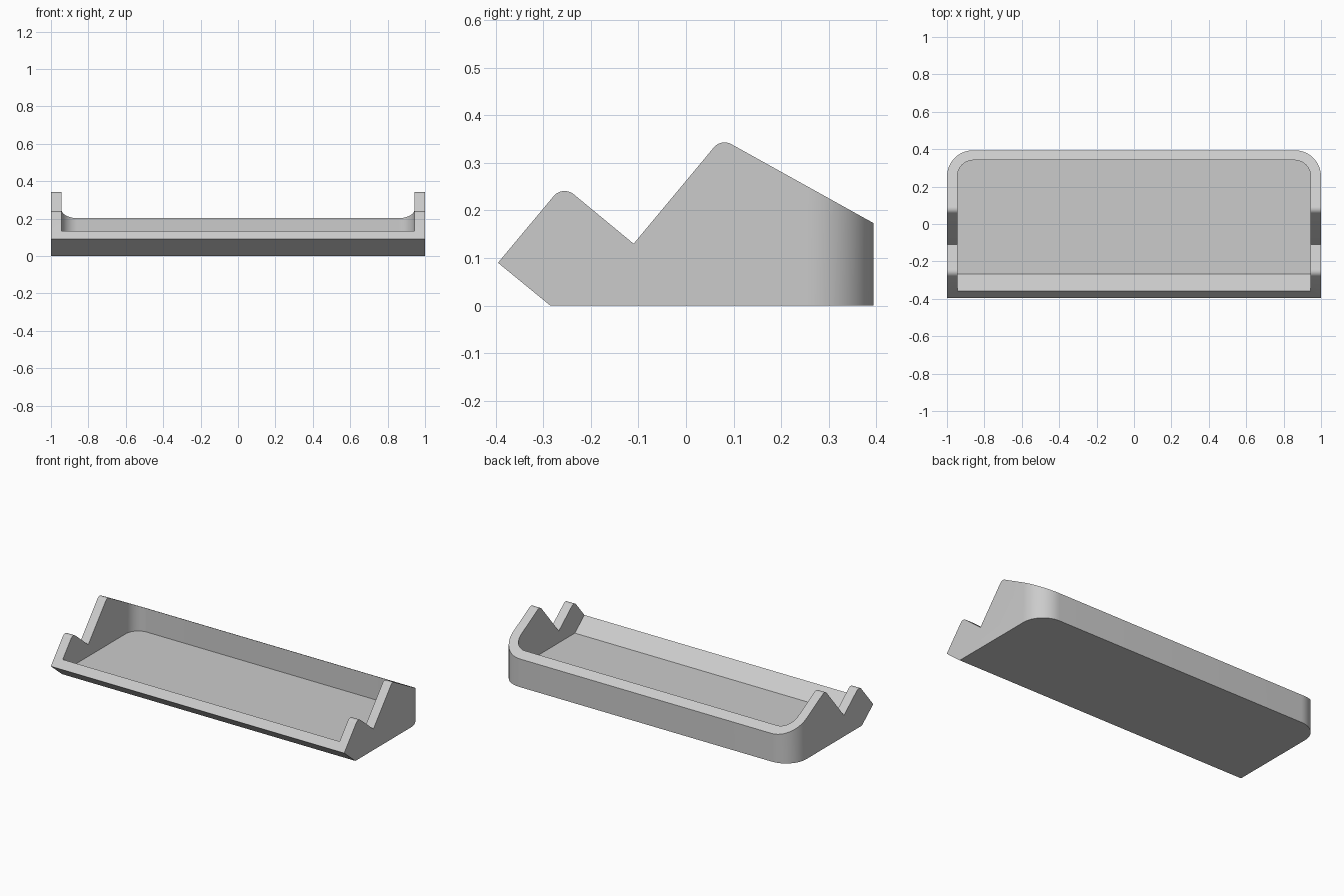
import bpy
import bmesh
import math
from mathutils import Vector

if "Cube" in bpy.data.objects:
    bpy.data.objects.remove(bpy.data.objects["Cube"], do_unlink=True)

GREY = (0.6, 0.6, 0.6, 1.0)
mat = bpy.data.materials.new("plain grey")
mat.use_nodes = True
mat.diffuse_color = GREY
mat.node_tree.nodes["Principled BSDF"].inputs["Base Color"].default_value = GREY


def outline(corners, steps=12):
    """Closed 2D outline; each corner is (a, b, fillet radius)."""
    points = []
    for i, (a, b, radius) in enumerate(corners):
        corner = Vector((a, b))
        if not radius:
            points.append(corner)
            continue
        to_prev = (Vector(corners[i - 1][:2]) - corner).normalized()
        to_next = (Vector(corners[(i + 1) % len(corners)][:2]) - corner).normalized()
        half = to_prev.angle(to_next) / 2
        centre = corner + (to_prev + to_next).normalized() * radius / math.sin(half)
        reach = radius / math.tan(half)
        start = corner + to_prev * reach - centre
        end = corner + to_next * reach - centre
        sweep = start.angle(end)
        for k in range(steps + 1):
            t = k / steps
            points.append(centre + (start * math.sin((1 - t) * sweep)
                                    + end * math.sin(t * sweep)) / math.sin(sweep))
    return points


def prism(name, points, place, low, high):
    """Extrude an outline between two depths; place maps (a, b, depth) to xyz."""
    bm = bmesh.new()
    rings = [[bm.verts.new(place(p.x, p.y, d)) for p in points] for d in (low, high)]
    bm.faces.new(rings[0])
    bm.faces.new(rings[1])
    n = len(points)
    for i in range(n):
        j = (i + 1) % n
        bm.faces.new((rings[0][i], rings[0][j], rings[1][j], rings[1][i]))
    bmesh.ops.recalc_face_normals(bm, faces=bm.faces)
    mesh = bpy.data.meshes.new(name)
    bm.to_mesh(mesh)
    bm.free()
    mesh.materials.append(mat)
    obj = bpy.data.objects.new(name, mesh)
    bpy.context.collection.objects.link(obj)
    return obj


def combine(target, cutter, operation):
    """Apply a boolean and discard the cutter."""
    cutter.hide_render = True
    mod = target.modifiers.new(operation, 'BOOLEAN')
    mod.operation = operation
    mod.solver = 'EXACT'
    mod.object = cutter
    bpy.ops.object.select_all(action='DESELECT')
    target.select_set(True)
    bpy.context.view_layer.objects.active = target
    bpy.ops.object.modifier_apply(modifier=mod.name)
    bpy.data.objects.remove(cutter, do_unlink=True)


def side(y, z, x):
    return (x, y, z)


def plan(x, y, z):
    return (x, y, z)


def plan_prism(name, half_width, back, radius):
    corners = [(-half_width, -1, 0), (half_width, -1, 0),
               (half_width, back, radius), (-half_width, back, radius)]
    return prism(name, outline(corners, 16), plan, -1, 1)


# Tray body: notched side profile, trimmed to rounded back corners
tray = prism("tray", outline([
    (-0.395, 0.09, 0), (-0.285, 0, 0), (0.6, 0, 0), (0.6, 0.059, 0),
    (0.074, 0.351, 0.029), (-0.11, 0.13, 0), (-0.259, 0.253, 0.03)]), side, -1.2, 1.2)
combine(tray, plan_prism("outer_trim", 1.0, 0.394, 0.14), 'INTERSECT')

# Hollow: flat floor with a sloping front lip, same rounded back corners
hollow = prism("hollow", outline([
    (-0.266, 0.057, 0), (0.6, 0.057, 0), (0.6, 0.6, 0),
    (-0.6, 0.6, 0), (-0.6, 0.331, 0)]), side, -1.2, 1.2)
combine(hollow, plan_prism("inner_trim", 0.944, 0.341, 0.085), 'INTERSECT')
combine(tray, hollow, 'DIFFERENCE')

# Smooth the rounded corners, keep the other edges crisp
bpy.ops.object.select_all(action='DESELECT')
tray.select_set(True)
bpy.context.view_layer.objects.active = tray
bpy.ops.object.shade_smooth_by_angle(angle=math.radians(25))
